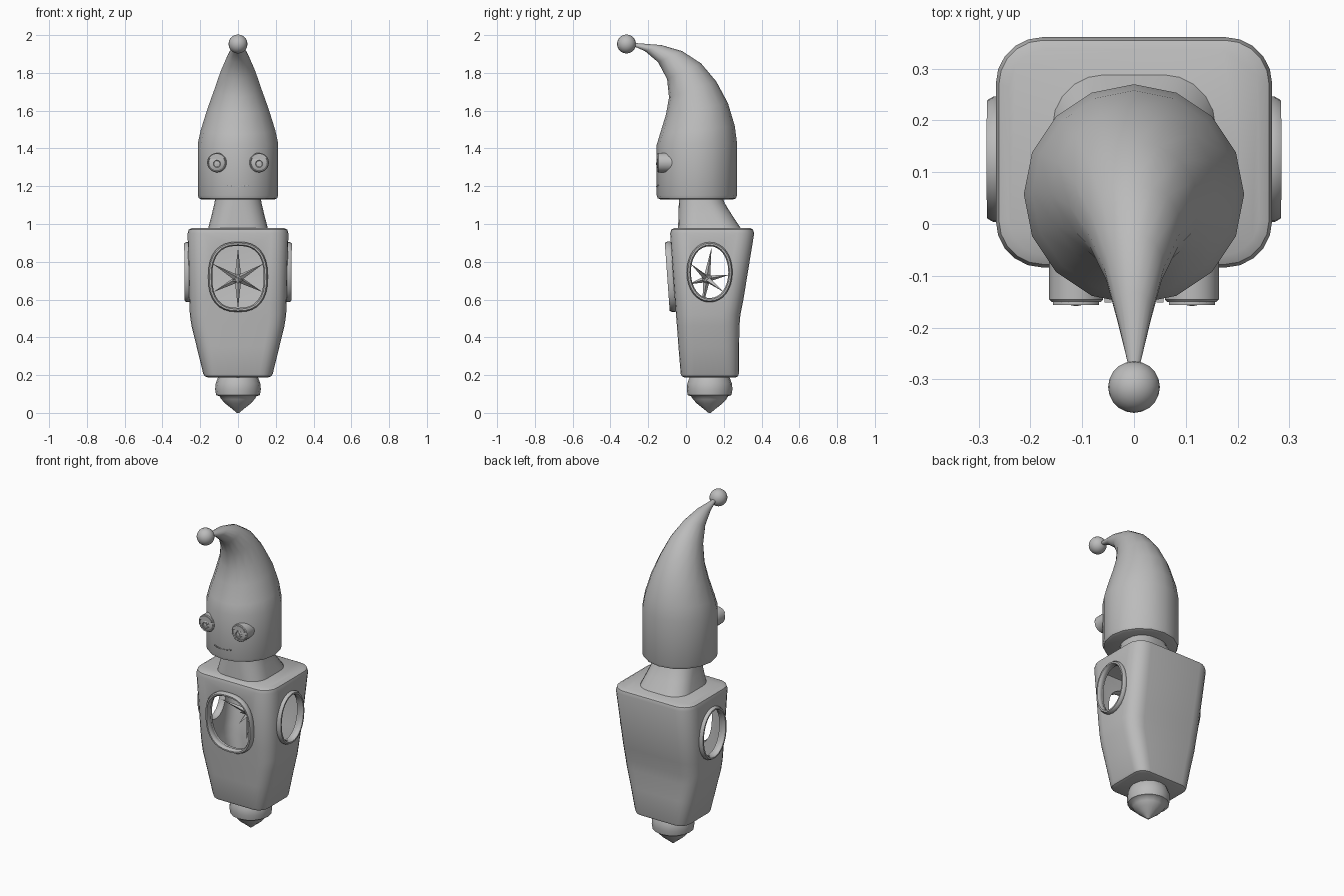
import bpy, bmesh, math
from mathutils import Vector

if "Cube" in bpy.data.objects:
    bpy.data.objects.remove(bpy.data.objects["Cube"])

grey = bpy.data.materials.new("plain_grey")
grey.diffuse_color = (0.5, 0.5, 0.5, 1)
grey.use_nodes = True
grey.node_tree.nodes["Principled BSDF"].inputs["Base Color"].default_value = grey.diffuse_color
TAU = 2 * math.pi


def finish(name, bm, angle=40):
    bmesh.ops.recalc_face_normals(bm, faces=bm.faces)
    me = bpy.data.meshes.new(name)
    bm.to_mesh(me)
    bm.free()
    ob = bpy.data.objects.new(name, me)
    bpy.context.collection.objects.link(ob)
    me.materials.append(grey)
    smooth(ob, angle)
    return ob


def smooth(ob, angle=40):
    bpy.ops.object.select_all(action='DESELECT')
    ob.select_set(True)
    bpy.context.view_layer.objects.active = ob
    bpy.ops.object.shade_smooth_by_angle(angle=math.radians(angle))


def loft(name, rings, closed=False, angle=40):
    """Skin a list of equal point loops; cap the ends or close the loop."""
    bm = bmesh.new()
    vs = [[bm.verts.new(p) for p in r] for r in rings]
    n = len(vs[0])
    pairs = list(zip(vs, vs[1:])) + ([(vs[-1], vs[0])] if closed else [])
    for a, b in pairs:
        for i in range(n):
            j = (i + 1) % n
            bm.faces.new((a[i], a[j], b[j], b[i]))
    if not closed:
        bm.faces.new(vs[0])
        bm.faces.new(vs[-1])
    return finish(name, bm, angle)


def round_rect(z, hw, y0, y1, r, seg=5):
    pts = []
    corners = [(hw - r, y1 - r), (r - hw, y1 - r), (r - hw, y0 + r), (hw - r, y0 + r)]
    for k, (cx, cy) in enumerate(corners):
        for i in range(seg + 1):
            a = (k + i / seg) * TAU / 4
            pts.append((cx + r * math.cos(a), cy + r * math.sin(a), z))
    return pts


def oval(ru, rv, power, n=32):
    out = []
    for i in range(n):
        c, s = math.cos(TAU * i / n), math.sin(TAU * i / n)
        out.append((math.copysign(abs(c) ** (2 / power), c) * ru,
                    math.copysign(abs(s) ** (2 / power), s) * rv))
    return out


def frame(name, place, ru, rv, power, wide, deep):
    """Rounded window rim; place(u, v, depth) puts a point in space."""
    rings = []
    for u, v in oval(ru, rv, power):
        d = Vector((u / ru ** 2, v / rv ** 2)).normalized()
        ring = []
        for k in range(8):
            a = TAU * (k + 0.5) / 8
            w = wide * math.cos(a)
            ring.append(place(u + d.x * w, v + d.y * w, deep * math.sin(a)))
        rings.append(ring)
    return loft(name, rings, closed=True, angle=50)


def lathe(name, profile, cx, cy, n=16):
    return loft(name, [[(cx + r * math.cos(TAU * i / n), cy + r * math.sin(TAU * i / n), z)
                        for i in range(n)] for r, z in profile])


# hollow body: lofted rounded box with a wall
body = loft("body", [round_rect(*r) for r in [
    (0.188, 0.160, -0.010, 0.262, 0.05), (0.194, 0.176, -0.022, 0.275, 0.06),
    (0.207, 0.184, -0.028, 0.280, 0.07), (0.35, 0.219, -0.040, 0.281, 0.08),
    (0.46, 0.246, -0.048, 0.283, 0.085), (0.52, 0.255, -0.053, 0.288, 0.09),
    (0.60, 0.258, -0.059, 0.304, 0.09), (0.95, 0.267, -0.084, 0.361, 0.09),
    (0.97, 0.261, -0.078, 0.355, 0.085), (0.98, 0.242, -0.060, 0.336, 0.07)]])
wall = body.modifiers.new("wall", 'SOLIDIFY')
wall.thickness, wall.offset = 0.02, -1

# window openings
front_cut = loft("front_cutter", [[(u, y, 0.72 + v) for u, v in oval(0.142, 0.17, 2.5)]
                                  for y in (-0.2, 0.08)])
side_cut = loft("side_cutter", [[(x, 0.125 + u, 0.745 + v) for u, v in oval(0.103, 0.143, 2.1)]
                                for x in (-0.4, 0.4)])
for cutter in (front_cut, side_cut):
    m = body.modifiers.new("opening", 'BOOLEAN')
    m.object, m.operation, m.solver = cutter, 'DIFFERENCE', 'EXACT'
    cutter.hide_render = True
bpy.context.view_layer.objects.active = body
for m in list(body.modifiers):
    bpy.ops.object.modifier_apply(modifier=m.name)
for cutter in (front_cut, side_cut):
    bpy.data.objects.remove(cutter)
smooth(body, 35)

# window rims
frame("front_window_rim", lambda u, v, d: (u, -0.079 - 0.072 * v + d, 0.72 + v),
      0.147, 0.175, 2.5, 0.012, 0.022)
for s, side in ((1, "right"), (-1, "left")):
    frame(side + "_window_rim",
          lambda u, v, d: (s * (0.264 + 0.01 * v + d), 0.125 + u, 0.745 + v),
          0.110, 0.148, 2.1, 0.012, 0.021)

# spiked star floating inside the body
hub = Vector((0, 0.11, 0.71))
bm = bmesh.new()
bmesh.ops.create_icosphere(bm, subdivisions=1, radius=0.03)
bmesh.ops.translate(bm, verts=bm.verts, vec=hub)
for tip in [(0, 0.025, 0.165), (0, -0.025, -0.16), (0.135, -0.085, 0.08), (-0.135, -0.085, 0.08),
            (0.13, 0.09, -0.07), (-0.13, 0.09, -0.07), (0, 0.115, 0.02), (0, -0.10, -0.03)]:
    d = Vector(tip)
    q = d.to_track_quat('Z', 'Y')
    base = [bm.verts.new(hub + q @ Vector((0.018 * math.cos(TAU * k / 4),
                                           0.018 * math.sin(TAU * k / 4), 0))) for k in range(4)]
    end = bm.verts.new(hub + d)
    for k in range(4):
        bm.faces.new((base[k], base[(k + 1) % 4], end))
    bm.faces.new(base[::-1])
finish("inner_star", bm, 10)

# neck
loft("neck", [round_rect(*r) for r in [
    (0.97, 0.160, -0.042, 0.295, 0.10), (1.05, 0.139, -0.040, 0.242, 0.10),
    (1.11, 0.125, -0.038, 0.205, 0.10), (1.15, 0.118, -0.037, 0.19, 0.10)]])

# foot knob
lathe("foot", [(0.10, 0.20), (0.109, 0.18), (0.118, 0.155), (0.121, 0.125), (0.116, 0.094),
               (0.098, 0.088), (0.088, 0.072), (0.068, 0.05), (0.035, 0.024), (0.006, 0.0)],
      0, 0.125)

# head and bent pointed hat: rings from (front y, front z, back y, back z, half width)
sections = [(-0.135, 1.13, 0.25, 1.13, 0.193), (-0.15, 1.136, 0.264, 1.136, 0.207),
            (-0.155, 1.152, 0.27, 1.152, 0.213), (-0.155, 1.42, 0.27, 1.43, 0.213),
            (-0.138, 1.476, 0.258, 1.52, 0.197), (-0.106, 1.58, 0.222, 1.64, 0.162),
            (-0.090, 1.67, 0.160, 1.755, 0.125), (-0.100, 1.767, 0.08, 1.85, 0.092),
            (-0.148, 1.857, -0.02, 1.915, 0.058), (-0.217, 1.915, -0.13, 1.947, 0.034),
            (-0.285, 1.945, -0.28, 1.959, 0.009)]
rings = []
for y0, z0, y1, z1, hw in sections:
    ring = []
    for i in range(16):
        c, s = math.cos(TAU * i / 16), math.sin(TAU * i / 16)
        ring.append((hw * c, (y0 + y1) / 2 + s * (y1 - y0) / 2, (z0 + z1) / 2 + s * (z1 - z0) / 2))
    rings.append(ring)
loft("head_and_hat", rings)

# ball on the hat tip
bm = bmesh.new()
bmesh.ops.create_uvsphere(bm, u_segments=20, v_segments=12, radius=0.05)
bmesh.ops.translate(bm, verts=bm.verts, vec=(0, -0.315, 1.953))
finish("hat_ball", bm)


def disc_stack(name, cx, cz, profile, n=20):
    """Turned part pointing forwards: profile of (radius, y)."""
    return loft(name, [[(cx + r * math.cos(TAU * i / n), y, cz + r * math.sin(TAU * i / n))
                        for i in range(n)] for r, y in profile], angle=35)


# eyes: socket, iris ring, pupil and upper lid
for s, side in ((1, "right"), (-1, "left")):
    ex, ez = s * 0.112, 1.325
    disc_stack(side + "_eye", ex, ez, [(0.052, 0.0), (0.052, -0.146), (0.047, -0.151),
                                       (0.043, -0.147), (0.03, -0.152), (0.01, -0.154)])
    disc_stack(side + "_iris", ex, ez - 0.006, [(0.023, -0.14), (0.023, -0.155), (0.019, -0.157),
                                                (0.016, -0.154), (0.005, -0.154)])
    disc_stack(side + "_pupil", ex, ez - 0.006, [(0.010, -0.15), (0.010, -0.157), (0.005, -0.158)], 12)
    arc = [math.radians(22 + 136 * i / 10) for i in range(11)]
    loft(side + "_eyelid", [[(ex + 0.048 * math.cos(a), y, ez + 0.048 * math.sin(a)) for a in arc]
                            for y in (-0.14, -0.157)], angle=30)

# dashed mouth, slightly curved, following the head
bm = bmesh.new()
for k in range(6):
    x = -0.05 + 0.02 * k
    y = 0.058 - math.sqrt(0.212 ** 2 - x * x)
    ret = bmesh.ops.create_cube(bm, size=1)
    bmesh.ops.scale(bm, verts=ret["verts"], vec=(0.014, 0.008, 0.005))
    bmesh.ops.translate(bm, verts=ret["verts"], vec=(x, y, 1.199 + 2.5 * x * x))
finish("mouth", bm, 30)
